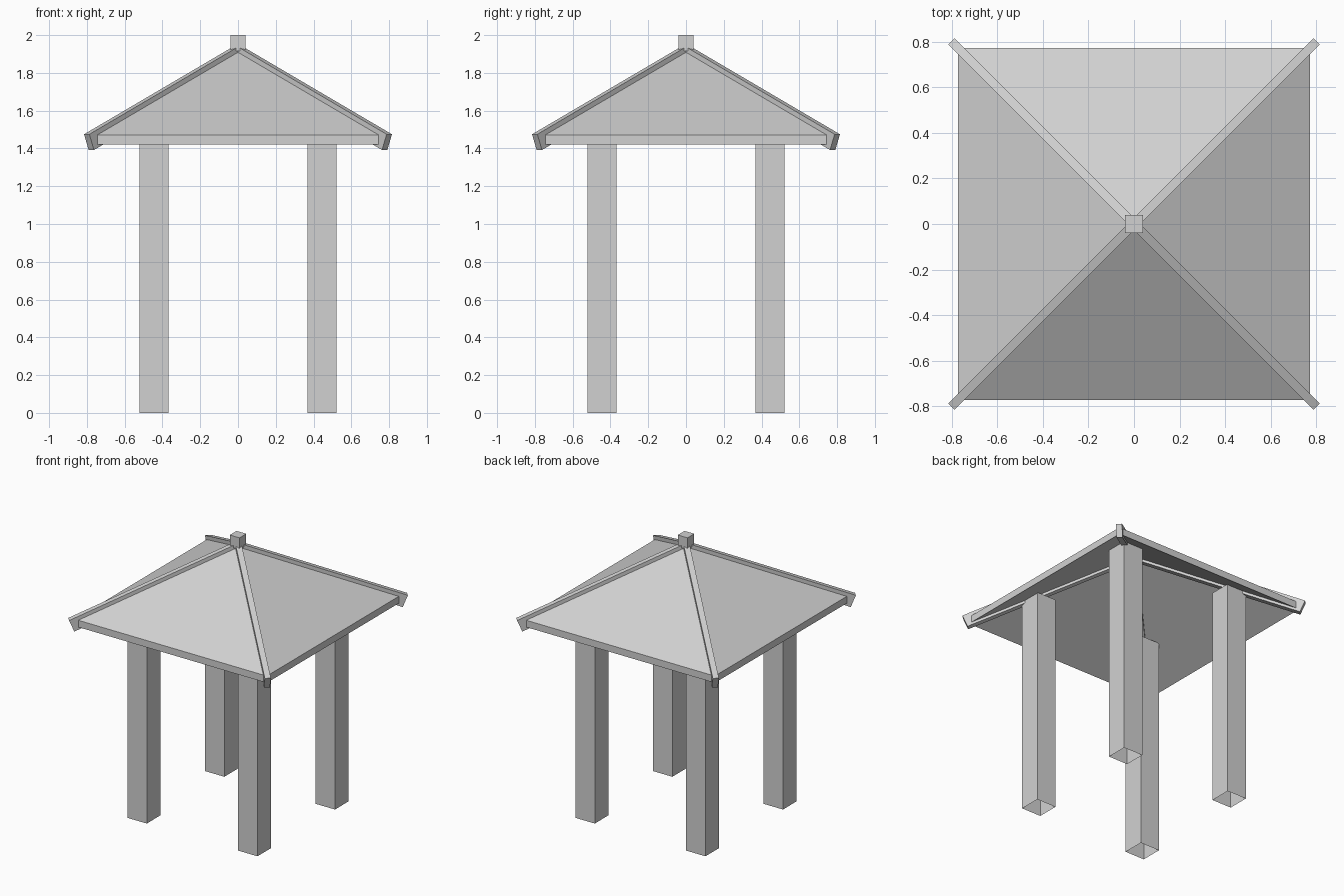
import bpy
import bmesh
from math import atan, cos, radians, sin, sqrt
from mathutils import Matrix

cube = bpy.data.objects.get("Cube")
if cube:
    bpy.data.objects.remove(cube, do_unlink=True)

GREY = (0.64, 0.64, 0.64, 1.0)
stone = bpy.data.materials.new("light_grey_stone")
stone.use_nodes = True
stone.diffuse_color = GREY
stone.node_tree.nodes["Principled BSDF"].inputs["Base Color"].default_value = GREY


def finish(name, bm):
    bmesh.ops.recalc_face_normals(bm, faces=bm.faces)
    mesh = bpy.data.meshes.new(name)
    bm.to_mesh(mesh)
    bm.free()
    mesh.materials.append(stone)
    obj = bpy.data.objects.new(name, mesh)
    bpy.context.collection.objects.link(obj)
    return obj


def box(name, size, centre, open_ends=False):
    bm = bmesh.new()
    bmesh.ops.create_cube(bm, size=1)
    bmesh.ops.scale(bm, vec=size, verts=bm.verts)
    bmesh.ops.translate(bm, vec=centre, verts=bm.verts)
    if open_ends:
        bm.normal_update()
        ends = [f for f in bm.faces if abs(f.normal.z) > 0.9]
        bmesh.ops.delete(bm, geom=ends, context="FACES_ONLY")
    return finish(name, bm)


# Four square, hollow posts
POST_TOP = 1.575
for side_x, x in (("left", 0.445), ("right", -0.445)):
    for side_y, y in (("front", -0.445), ("back", 0.445)):
        box(f"{side_y}_{side_x}_post", (0.155, 0.155, POST_TOP),
            (x, y, POST_TOP / 2), open_ends=True)

# Pyramid roof with an even thickness, hollow underneath
EAVE, EAVE_TOP, THICK, SLOPE = 0.772, 1.472, 0.05, 0.5875
bm = bmesh.new()
rings, peaks = [], []
for z in (EAVE_TOP, EAVE_TOP - THICK):
    rings.append([bm.verts.new((sx * EAVE, sy * EAVE, z))
                  for sx, sy in ((1, 1), (-1, 1), (-1, -1), (1, -1))])
    peaks.append(bm.verts.new((0, 0, z + SLOPE * EAVE)))
for i in range(4):
    j = (i + 1) % 4
    for ring, peak in zip(rings, peaks):
        bm.faces.new((ring[i], ring[j], peak))
    bm.faces.new((rings[0][i], rings[0][j], rings[1][j], rings[1][i]))
finish("roof", bm)

# Sloping ribs along the four hips, with ends cut square to the slope
WIDTH, DEPTH = 0.04, 0.09
pitch = atan(SLOPE / sqrt(2))
tip, tip_z = 0.801 * sqrt(2), 1.475
run = tip - 0.015
profile = [
    (tip, tip_z),
    (tip - run, tip_z + run * SLOPE / sqrt(2)),
    (tip - run, tip_z + run * SLOPE / sqrt(2) - DEPTH / cos(pitch)),
    (tip - DEPTH * sin(pitch), tip_z - DEPTH * cos(pitch)),
]
for k, corner in enumerate(("back_left", "back_right", "front_right", "front_left")):
    bm = bmesh.new()
    face = bm.faces.new([bm.verts.new((d, -WIDTH / 2, z)) for d, z in profile])
    new = bmesh.ops.extrude_face_region(bm, geom=[face])["geom"]
    moved = [v for v in new if isinstance(v, bmesh.types.BMVert)]
    bmesh.ops.translate(bm, vec=(0, WIDTH, 0), verts=moved)
    bmesh.ops.rotate(bm, cent=(0, 0, 0), verts=bm.verts,
                     matrix=Matrix.Rotation(radians(45 + 90 * k), 3, "Z"))
    finish(f"{corner}_hip_rib", bm)

# Square cap block on the peak
box("peak_cap", (0.078, 0.078, 0.085), (0, 0, 1.9575))
